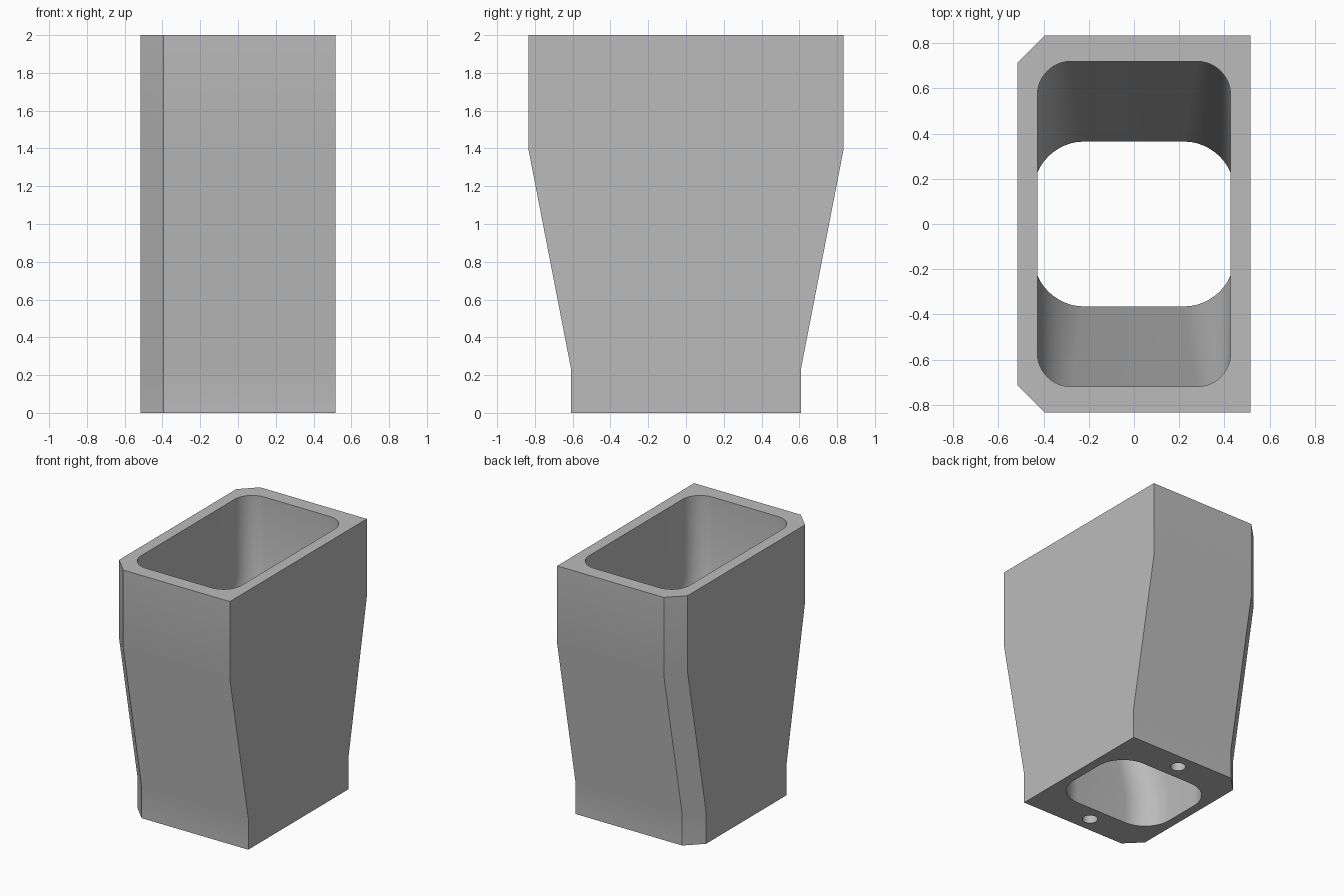
import bpy, bmesh
from math import cos, sin, pi, radians

cube = bpy.data.objects.get("Cube")
if cube:
    bpy.data.objects.remove(cube, do_unlink=True)

GREY = (0.5, 0.5, 0.5, 1)
mat = bpy.data.materials.new("plain grey")
mat.use_nodes = True
mat.diffuse_color = GREY
mat.node_tree.nodes["Principled BSDF"].inputs["Base Color"].default_value = GREY


def loft(name, sections):
    """Closed solid through (outline, z) sections with equal point counts."""
    bm = bmesh.new()
    rings = [[bm.verts.new((x, y, z)) for x, y in pts] for pts, z in sections]
    for low, high in zip(rings, rings[1:]):
        for i in range(len(low)):
            j = (i + 1) % len(low)
            bm.faces.new((low[i], low[j], high[j], high[i]))
    bm.faces.new(rings[0][::-1])
    bm.faces.new(rings[-1])
    bmesh.ops.recalc_face_normals(bm, faces=bm.faces)
    mesh = bpy.data.meshes.new(name)
    bm.to_mesh(mesh)
    bm.free()
    mesh.materials.append(mat)
    obj = bpy.data.objects.new(name, mesh)
    bpy.context.collection.objects.link(obj)
    return obj


def body_outline(h, w=0.515, c=0.12):
    """Rectangle with both corners on the -x side chamfered."""
    return [(w, -h), (w, h), (c - w, h), (-w, h - c), (-w, c - h), (c - w, -h)]


def rounded(w, h, r, steps=12):
    """Rounded rectangle outline."""
    pts = []
    for q, (sx, sy) in enumerate([(1, 1), (-1, 1), (-1, -1), (1, -1)]):
        for k in range(steps + 1):
            a = (q + k / steps) * pi / 2
            pts.append((sx * (w - r) + r * cos(a), sy * (h - r) + r * sin(a)))
    return pts


def circle(y, r, n=32):
    return [(r * cos(2 * pi * k / n), y + r * sin(2 * pi * k / n)) for k in range(n)]


# Tapered outer shell
narrow, wide = body_outline(0.61), body_outline(0.835)
body = loft("tapered_sleeve", [(narrow, 0), (narrow, 0.24), (wide, 1.4), (wide, 2)])

# Through cavity and the two blind screw holes underneath
small, large = rounded(0.445, 0.365, 0.225), rounded(0.428, 0.72, 0.15)
cutters = [loft("cavity_cutter", [(small, -0.1), (small, 0.24), (large, 1.4), (large, 2.1)])]
for side in (-1, 1):
    hole = circle(side * 0.49, 0.055)
    cutters.append(loft("screw_hole_cutter", [(hole, -0.1), (hole, 0.3)]))

bpy.ops.object.select_all(action="DESELECT")
bpy.context.view_layer.objects.active = body
body.select_set(True)
for cutter in cutters:
    cutter.hide_render = True
    mod = body.modifiers.new("cut", "BOOLEAN")
    mod.operation = "DIFFERENCE"
    mod.solver = "EXACT"
    mod.object = cutter
    bpy.ops.object.modifier_apply(modifier=mod.name)
    bpy.data.objects.remove(cutter, do_unlink=True)

# Soft bends, crisp corners and rims
bpy.ops.object.shade_smooth_by_angle(angle=radians(30))
